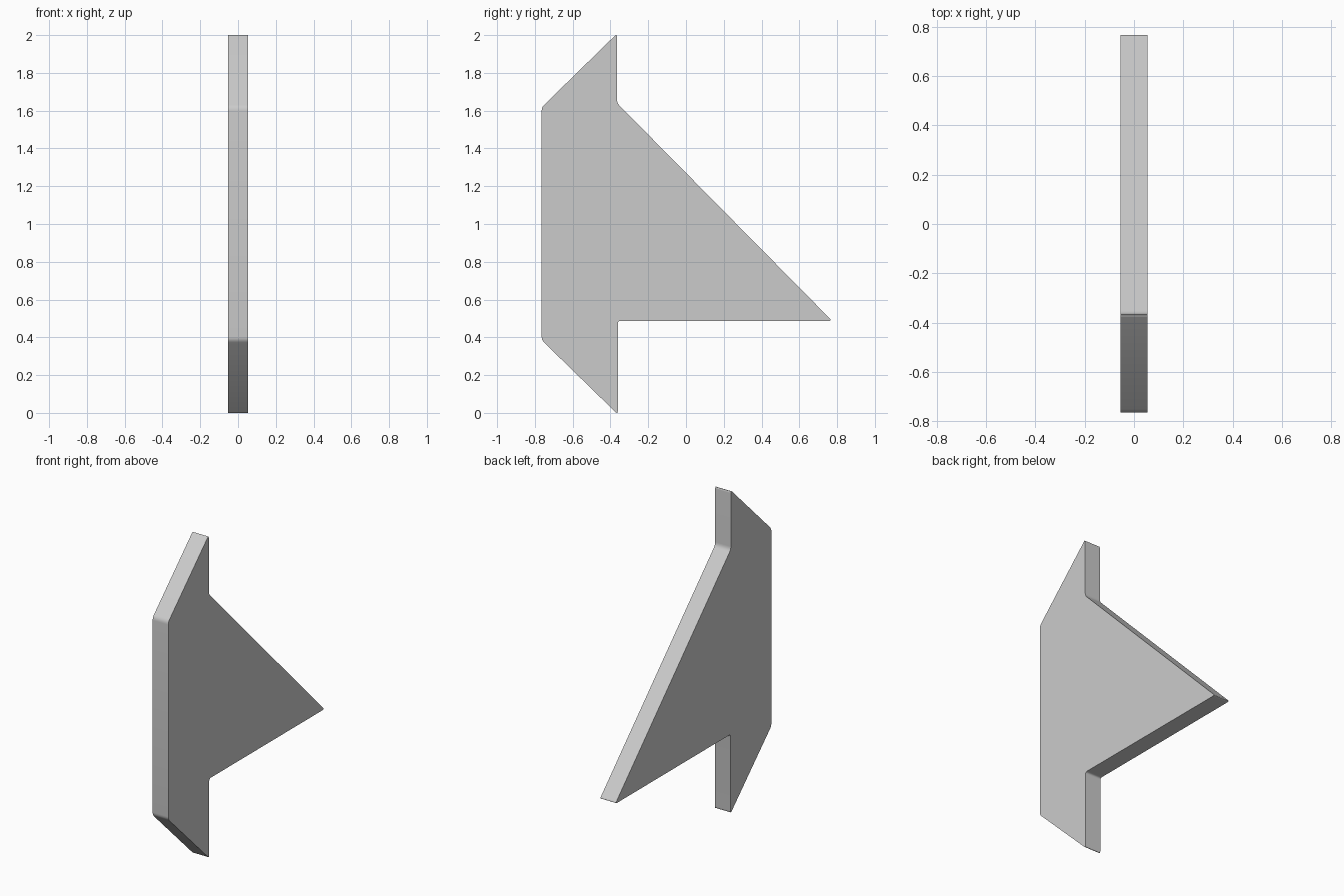
import bpy, bmesh
from mathutils import Vector

if "Cube" in bpy.data.objects:
    bpy.data.objects.remove(bpy.data.objects["Cube"])

HALF = 0.054  # half thickness of the plate

# Outline corners in the y-z plane: (y, z, rounding distance)
corners = [
    (-0.361, -0.008, 0.018), (-0.361, 0.487, 0.015), (0.774, 0.487, 0.018),
    (-0.365, 1.640, 0.018), (-0.365, 2.008, 0.018), (-0.764, 1.618, 0.018),
    (-0.764, 0.385, 0.018),
]


def rounded(points, steps=4):
    """Replace each corner by a short curve."""
    out = []
    n = len(points)
    for i, (y, z, d) in enumerate(points):
        c = Vector((y, z))
        a = Vector(points[i - 1][:2])
        b = Vector(points[(i + 1) % n][:2])
        p = c + (a - c).normalized() * d
        q = c + (b - c).normalized() * d
        for k in range(steps + 1):
            t = k / steps
            out.append(p * (1 - t) ** 2 + c * 2 * t * (1 - t) + q * t * t)
    return out


# Plate: extrude the outline along x
bm = bmesh.new()
face = bm.faces.new([bm.verts.new((-HALF, p.x, p.y)) for p in rounded(corners)])
ext = bmesh.ops.extrude_face_region(bm, geom=[face], use_keep_orig=True)
moved = [g for g in ext["geom"] if isinstance(g, bmesh.types.BMVert)]
bmesh.ops.translate(bm, verts=moved, vec=(2 * HALF, 0, 0))
bmesh.ops.recalc_face_normals(bm, faces=bm.faces)
mesh = bpy.data.meshes.new("arrow_plate")
bm.to_mesh(mesh)
bm.free()
plate = bpy.data.objects.new("arrow_plate", mesh)
bpy.context.collection.objects.link(plate)

# Smooth the rounded corners, keep the face edges sharp
bpy.context.view_layer.objects.active = plate
plate.select_set(True)
bpy.ops.object.shade_smooth_by_angle(angle=0.7)
